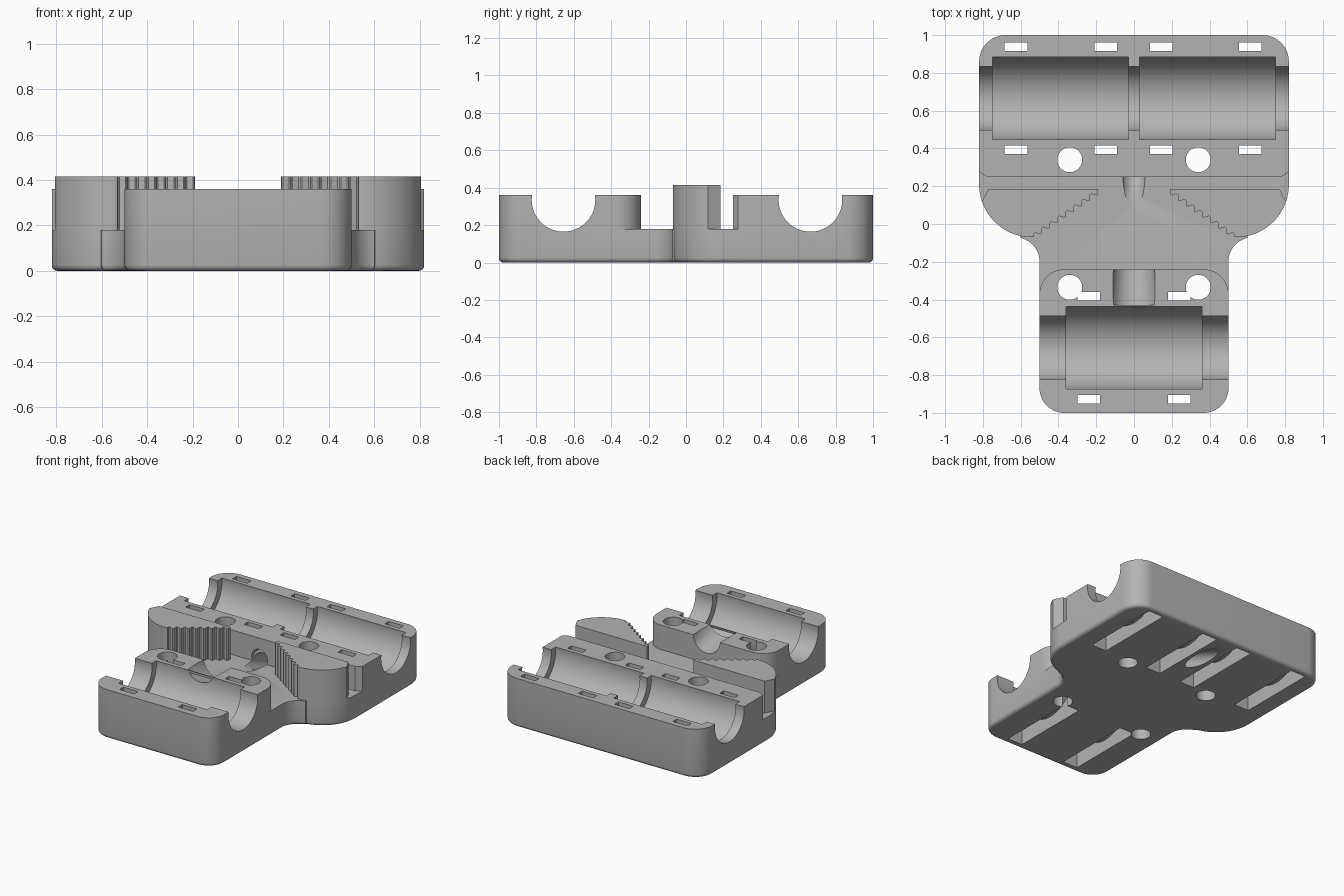
import bpy, bmesh, math
from mathutils import Matrix, Vector

if "Cube" in bpy.data.objects:
    bpy.data.objects.remove(bpy.data.objects["Cube"], do_unlink=True)

GREY = (0.45, 0.45, 0.45, 1)
mat = bpy.data.materials.new("matte grey")
mat.use_nodes = True
mat.diffuse_color = GREY
mat.node_tree.nodes["Principled BSDF"].inputs["Base Color"].default_value = GREY

BASE_Z, BLOCK_Z, JAW_Z = 0.18, 0.36, 0.415
ROD_Z = 0.335
REAR_Y, FRONT_Y = 0.665, -0.655


def finish(name, bm):
    bmesh.ops.recalc_face_normals(bm, faces=bm.faces)
    mesh = bpy.data.meshes.new(name)
    bm.to_mesh(mesh)
    bm.free()
    mesh.materials.append(mat)
    obj = bpy.data.objects.new(name, mesh)
    bpy.context.collection.objects.link(obj)
    return obj


def arc(cx, cy, r, start, end, n=12):
    angles = [math.radians(start + (end - start) * i / n) for i in range(n + 1)]
    return [(cx + r * math.cos(a), cy + r * math.sin(a)) for a in angles]


def mirrored(half):
    return half + [(-x, y) for x, y in reversed(half)]


def prism(name, pts, low, high, along_x=False, round_bottom=0):
    """Extrude a profile along z, or a y-z profile along x."""
    bm = bmesh.new()
    place = (lambda p: (low, p[0], p[1])) if along_x else (lambda p: (p[0], p[1], low))
    face = bm.faces.new([bm.verts.new(place(p)) for p in pts])
    rim = list(face.edges)
    new = bmesh.ops.extrude_face_region(bm, geom=[face], use_keep_orig=True)["geom"]
    step = Vector((high - low, 0, 0)) if along_x else Vector((0, 0, high - low))
    bmesh.ops.translate(bm, verts=[v for v in new if isinstance(v, bmesh.types.BMVert)], vec=step)
    bmesh.ops.recalc_face_normals(bm, faces=bm.faces)
    if round_bottom:
        bmesh.ops.bevel(bm, geom=rim, offset=round_bottom, segments=4, profile=0.5, affect='EDGES')
    return finish(name, bm)


def cone(name, start, end, r1, r2, sides=48):
    a, b = Vector(start), Vector(end)
    turn = Vector((0, 0, 1)).rotation_difference(b - a).to_matrix().to_4x4()
    bm = bmesh.new()
    bmesh.ops.create_cone(bm, cap_ends=True, segments=sides, radius1=r1, radius2=r2,
                          depth=(b - a).length,
                          matrix=Matrix.Translation((a + b) / 2) @ turn)
    return finish(name, bm)


def cut(target, cutter):
    cutter.hide_render = True
    mod = target.modifiers.new("cut", 'BOOLEAN')
    mod.operation, mod.solver, mod.object = 'DIFFERENCE', 'EXACT', cutter
    bpy.context.view_layer.objects.active = target
    bpy.ops.object.modifier_apply(modifier=mod.name)
    bpy.data.objects.remove(cutter, do_unlink=True)


# Carriage body: wide rear, curved waist, narrow front
half = (arc(0.68, 0.86, 0.14, 90, 0)
        + arc(0.54, 0.21, 0.28, 0, -77, 20)
        + arc(0.63, -0.2, 0.13, 103, 180)
        + arc(0.37, -0.87, 0.13, 0, -90))
body = prism("carriage_body", mirrored(half), 0, BLOCK_Z, round_bottom=0.025)

# Lowered middle deck between the rear and front blocks
deck = [(0.78, 0.25), (0.83, 0.285), (1, 0.285), (1, -0.37)] + arc(0.37, -0.37, 0.13, 0, 90)
cut(body, prism("deck_cutter", mirrored(deck), BASE_Z, 0.6))

# Bearing pockets and rod grooves
for y, pockets in ((REAR_Y, ((-0.75, -0.03), (0.03, 0.75))), (FRONT_Y, ((-0.36, 0.36),))):
    cut(body, cone("rod_cutter", (-1, y, ROD_Z), (1, y, ROD_Z), 0.17, 0.17, 64))
    for x1, x2 in pockets:
        cut(body, cone("bearing_cutter", (x1, y, ROD_Z), (x2, y, ROD_Z), 0.22, 0.22, 64))

# Tie slots that wrap under the bearings
for y, centres in ((REAR_Y, (-0.625, -0.15, 0.145, 0.615)), (FRONT_Y, (-0.24, 0.24))):
    tie = ([(y - 0.295, 0.5), (y - 0.295, -0.05), (y + 0.295, -0.05), (y + 0.295, 0.5),
            (y + 0.25, 0.5)] + arc(y, ROD_Z, 0.25, 0, -180, 24) + [(y - 0.25, 0.5)])
    for x in centres:
        cut(body, prism("tie_cutter", tie, x - 0.06, x + 0.06, along_x=True))

# Screw holes
for x in (-0.34, 0.34):
    for y in (-0.335, 0.34):
        cut(body, cone("hole_cutter", (x, y, -0.1), (x, y, 0.6), 0.066, 0.066))

# Slanted scoop through the front block and tunnel out of the underside
cut(body, cone("scoop_cutter", (0, -0.41, 0.42), (0, 0.27, 0.2), 0.125, 0.063))
cut(body, cone("tunnel_cutter", (0, 0.2, 0.21), (0, 0.9, -0.08), 0.06, 0.06))

# Toothed clamp jaws
TEETH, STEPS = 8, 6
start, end = Vector((0.19, 0.17)), Vector((0.53, -0.065))
normal = Vector((end.y - start.y, start.x - end.x)).normalized()
teeth = []
for i in range(TEETH * STEPS + 1):
    wave = 0.013 * math.sin(2 * math.pi * i / STEPS)
    p = start.lerp(end, i / (TEETH * STEPS)) + normal * wave
    teeth.append((p.x, p.y))
jaw = [(0.77, 0.185), (0.19, 0.185)] + teeth + arc(0.54, 0.21, 0.28, -90, -19, 18)
jaws = [prism("left_jaw", jaw, BASE_Z, JAW_Z),
        prism("right_jaw", [(-x, y) for x, y in jaw], BASE_Z, JAW_Z)]

# Smooth curved walls, keep crisp edges
bpy.ops.object.select_all(action='DESELECT')
for obj in [body] + jaws:
    obj.select_set(True)
bpy.context.view_layer.objects.active = body
bpy.ops.object.shade_smooth_by_angle(angle=math.radians(32))
